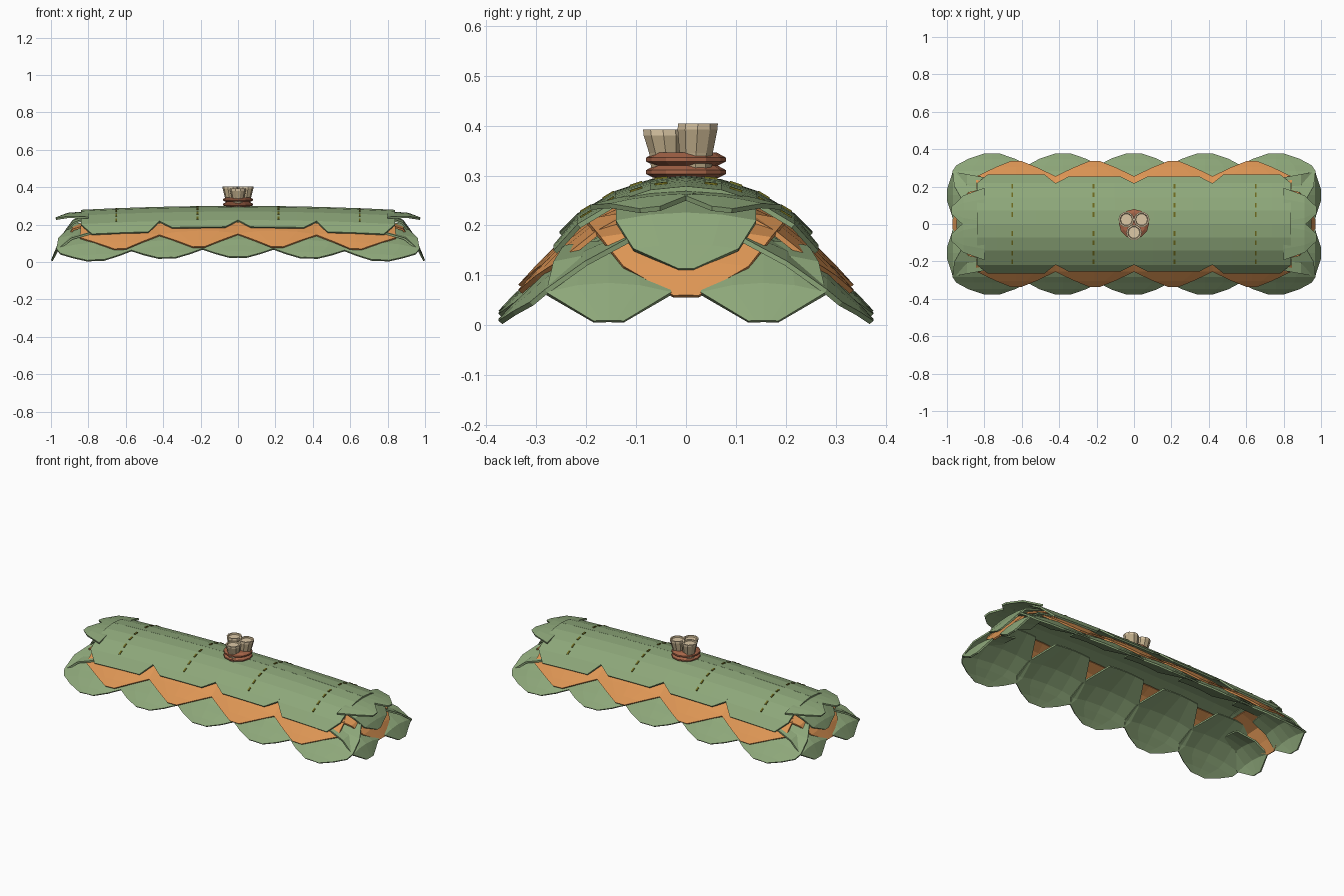
import bpy, bmesh, math
from mathutils import Matrix, Vector

cube = bpy.data.objects.get("Cube")
if cube:
    bpy.data.objects.remove(cube, do_unlink=True)


def material(name, rgb):
    m = bpy.data.materials.new(name)
    m.use_nodes = True
    m.diffuse_color = (*rgb, 1)
    m.node_tree.nodes["Principled BSDF"].inputs["Base Color"].default_value = (*rgb, 1)
    return m


GREEN = material("leaf green", (0.27, 0.39, 0.195))
ORANGE = material("dry leaf orange", (0.73, 0.305, 0.09))
TAN = material("cane tan", (0.53, 0.42, 0.255))
PALE = material("cut cane", (0.72, 0.58, 0.38))
ROPE = material("rope brown", (0.38, 0.13, 0.065))
STITCH = material("stitch olive", (0.15, 0.14, 0.012))


def finish(name, bm, *mats):
    me = bpy.data.meshes.new(name)
    bm.to_mesh(me)
    bm.free()
    ob = bpy.data.objects.new(name, me)
    bpy.context.collection.objects.link(ob)
    for m in mats:
        me.materials.append(m)
    return ob


def leaf(name, mat, path, centre, side, along="y", sag=0.5, pivot=None):
    """Draped leaf: path rows are (forward, height, half width)."""
    bm = bmesh.new()
    pivot = centre if pivot is None else pivot
    rows = []
    for f, z, w in path:
        row = []
        for u in (-1, -0.5, 0, 0.5, 1):
            lat = centre + u * w
            h = z - sag * (lat - pivot) ** 2
            if along == "y":
                co = (lat, side * f, h - 0.03 * lat * lat)
            else:
                co = (side * f, lat, h)
            row.append(bm.verts.new(co))
        rows.append(row)
    for a, b in zip(rows, rows[1:]):
        for i in range(4):
            bm.faces.new((a[i], a[i + 1], b[i + 1], b[i]))
    bmesh.ops.recalc_face_normals(bm, faces=bm.faces)
    ob = finish(name, bm, mat)
    mod = ob.modifiers.new("thickness", "SOLIDIFY")
    mod.thickness = 0.01
    mod.offset = 0


TOP = [(0, .295, .21), (.07, .288, .21), (.14, .265, .21), (.215, .22, .21)]
INNER_HEM, OUTER_HEM = (.25, .185, .14), (.262, .165, .15)
MIDDLE = [(.12, .248, .18), (.18, .22, .21), (.25, .165, .215), (.3, .115, .11), (.332, .08, .03)]
LOWER = [(.06, .23, .12), (.2, .172, .2), (.28, .118, .21), (.31, .088, .19), (.345, .055, .125), (.372, .026, .045)]

# Overlapping rows of leaves down both slopes
for side, label in ((-1, "front"), (1, "back")):
    for i in range(4):
        x = (i - 1.5) * 0.42
        hem = OUTER_HEM if i in (0, 3) else INNER_HEM
        leaf(f"top_leaf_{label}_{i}", GREEN, TOP + [hem], x, side, sag=0)
        leaf(f"orange_leaf_{label}_{i}", ORANGE, MIDDLE, x, side, sag=0.35)
    for i in range(5):
        leaf(f"lower_leaf_{label}_{i}", GREEN, LOWER, (i - 2) * 0.38, side)

# Leaves closing both ends
RIDGE_TIP = [(.8, .266, .12), (.91, .258, .08), (.973, .236, .02)]
CAP = [(.76, .264, .14), (.88, .222, .14), (.925, .16, .105), (.945, .112, .015)]
ORANGE_END = [(.76, .232, .2), (.88, .19, .17), (.93, .125, .125), (.965, .058, .025)]
CORNER = [(.78, .165, .09), (.89, .138, .11), (.965, .082, .125), (.995, .008, .03)]
for side, label in ((-1, "right"), (1, "left")):
    leaf(f"cap_leaf_{label}", GREEN, CAP, 0, side, "x", 0.8)
    leaf(f"orange_end_leaf_{label}", ORANGE, ORANGE_END, 0, side, "x", 0.6)
    for s, part in ((-1, "front"), (1, "back")):
        leaf(f"ridge_tip_{label}_{part}", GREEN, RIDGE_TIP, s * .072, side, "x", 0.8, pivot=0)
        leaf(f"corner_leaf_{label}_{part}", GREEN, CORNER, s * .155, side, "x", 1.2)


# Dashed stitching across the top leaves
def top_height(y):
    for (f0, z0, _), (f1, z1, _) in zip(TOP, TOP[1:]):
        if y <= f1:
            return z0 + (z1 - z0) * (y - f0) / (f1 - f0), math.atan2(z1 - z0, f1 - f0)


bm = bmesh.new()
for i in range(4):
    x = (i - 1.5) * 0.434
    for y in (.05, .1, .155, .2):
        z, slope = top_height(y)
        for s in (-1, 1):
            place = (Matrix.Translation((x, s * y, z - 0.03 * x * x + 0.006))
                     @ Matrix.Rotation(s * slope, 4, "X")
                     @ Matrix.Diagonal((.01, .026, .006, 1)))
            bmesh.ops.create_cube(bm, size=1, matrix=place)
finish("stitches", bm, STITCH)


def lathe(name, profile, sides, mats, base=(0, 0), lean=(0, 0)):
    """Turned part; profile rows are (radius, height, material of the band above)."""
    bm = bmesh.new()
    rings = []
    for r, z, _ in profile:
        k = (z - profile[0][1]) * 10
        cx, cy = base[0] + lean[0] * k, base[1] + lean[1] * k
        rings.append([bm.verts.new((cx + r * math.cos(a), cy + r * math.sin(a), z))
                      for a in (math.tau * j / sides for j in range(sides))])
    for a, b, row in zip(rings, rings[1:], profile):
        for j in range(sides):
            n = (j + 1) % sides
            bm.faces.new((a[j], a[n], b[n], b[j])).material_index = row[2]
    bm.faces.new(rings[-1]).material_index = profile[-1][2]
    return finish(name, bm, *mats)


# Three hollow canes tied together at the crown
for i, angle in enumerate((30, 150, 270)):
    d = Vector((math.cos(math.radians(angle)), math.sin(math.radians(angle))))
    top = 0.392 if i == 2 else 0.404
    lathe(f"cane_{i}", [(.034, .29, 0), (.035, .345, 0), (.042, top - .012, 1), (.042, top, 1),
                        (.034, top, 0), (.031, top - .007, 1)],
          10, (TAN, PALE), base=d * .034, lean=d * .012)

# Rope bands around the canes
for i, z in enumerate((.307, .332)):
    lathe(f"rope_band_{i}", [(.062, z - .013, 0), (.08, z - .004, 0), (.08, z + .004, 0), (.062, z + .014, 0)],
          12, (ROPE,))
